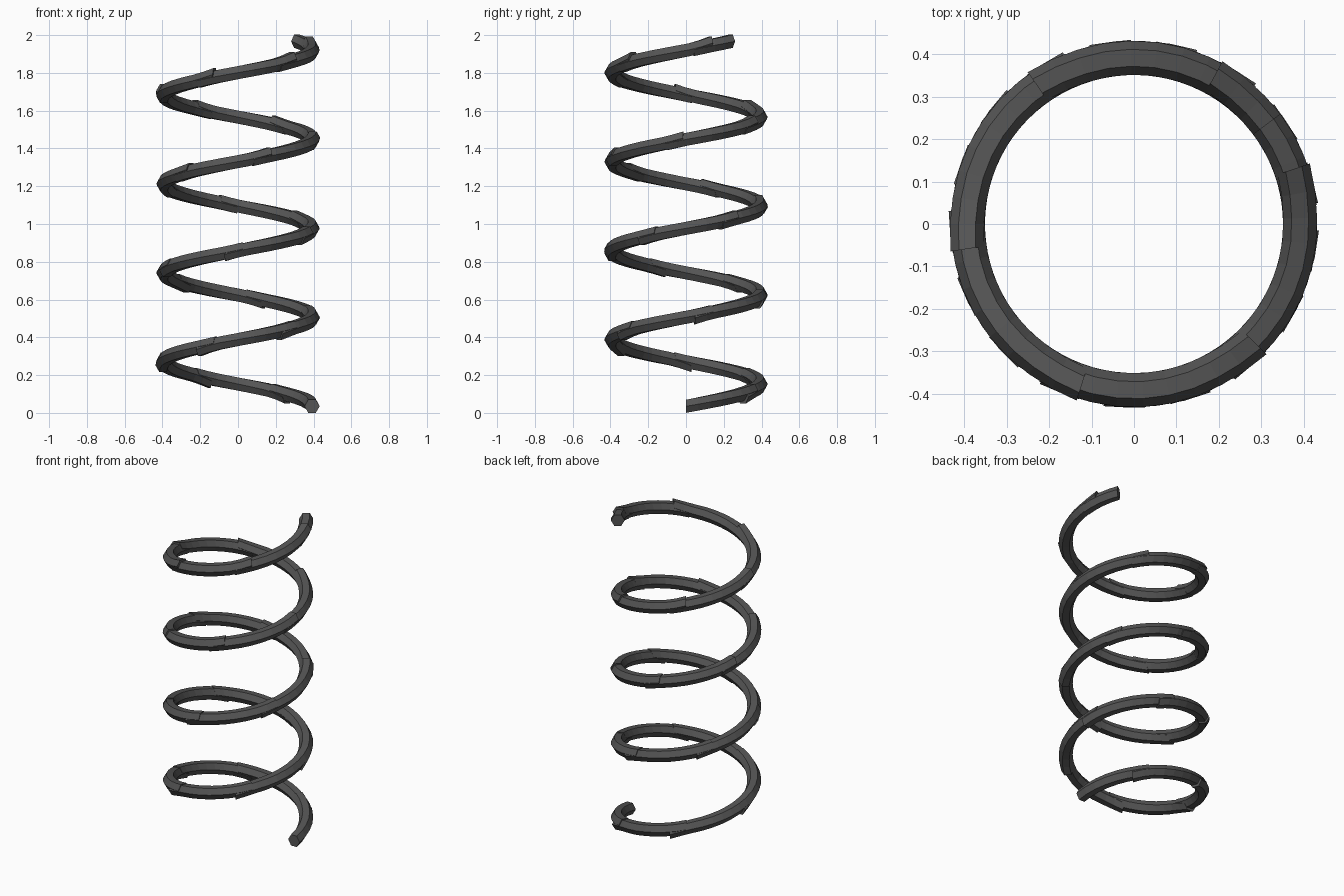
import bpy, bmesh
from math import sin, cos, pi, radians

cube = bpy.data.objects.get("Cube")
if cube:
    bpy.data.objects.remove(cube, do_unlink=True)

COIL_RADIUS, WIRE_RADIUS, SIDES = 0.392, 0.04, 6
PITCH, BASE_Z, END = 0.471, 0.035, 1477
FIRST, STEP, OVERLAP = 49, 63.5, 13      # degrees along the coil
LIFT, FLARE = 0.016, 0.007               # how far lapped tips stand proud

steel = bpy.data.materials.new("dark_steel")
steel.use_nodes = True
grey = (0.09, 0.09, 0.09, 1)
steel.diffuse_color = grey
steel.node_tree.nodes["Principled BSDF"].inputs["Base Color"].default_value = grey


def add_ring(bm, angle, lift, flare):
    """Hexagonal wire section with its points facing in and out."""
    a = radians(angle)
    z = BASE_Z + PITCH * angle / 360 + lift
    ring = []
    for i in range(SIDES):
        s = 2 * pi * i / SIDES
        r = COIL_RADIUS + flare + WIRE_RADIUS * cos(s)
        ring.append(bm.verts.new((r * cos(a), r * sin(a), z + WIRE_RADIUS * sin(s))))
    return ring


def coil_section(name, start, end, low_tip, high_tip):
    """One arc of the coil; tips bend away where they lap the next arc."""
    bm = bmesh.new()
    count = max(3, round((end - start) / 8.5))
    rings = []
    for n in range(count + 1):
        angle = start + (end - start) * n / count
        head = max(0, 1 - (angle - start) / OVERLAP) * low_tip
        tail = max(0, 1 - (end - angle) / OVERLAP) * high_tip
        rings.append(add_ring(bm, angle, LIFT * (tail - head), FLARE * (tail + head)))
    for a, b in zip(rings, rings[1:]):
        for i in range(SIDES):
            j = (i + 1) % SIDES
            bm.faces.new((a[i], a[j], b[j], b[i]))
    bm.faces.new(rings[0])
    bm.faces.new(rings[-1])
    bmesh.ops.recalc_face_normals(bm, faces=bm.faces)
    mesh = bpy.data.meshes.new(name)
    bm.to_mesh(mesh)
    bm.free()
    mesh.materials.append(steel)
    bpy.context.collection.objects.link(bpy.data.objects.new(name, mesh))


# Lapped arcs from the bottom to the top of the spring
start, k = 0, 0
while start < END:
    lap = FIRST + STEP * k
    end = min(lap + OVERLAP, END)
    t = start / END
    low = 0 if k == 0 else max(0.2, 1 - 1.2 * t)
    high = 0 if end == END else max(0.2, 1.2 * t - 0.2)
    coil_section(f"coil_section_{k + 1}", start, end, low, high)
    start, k = lap, k + 1
